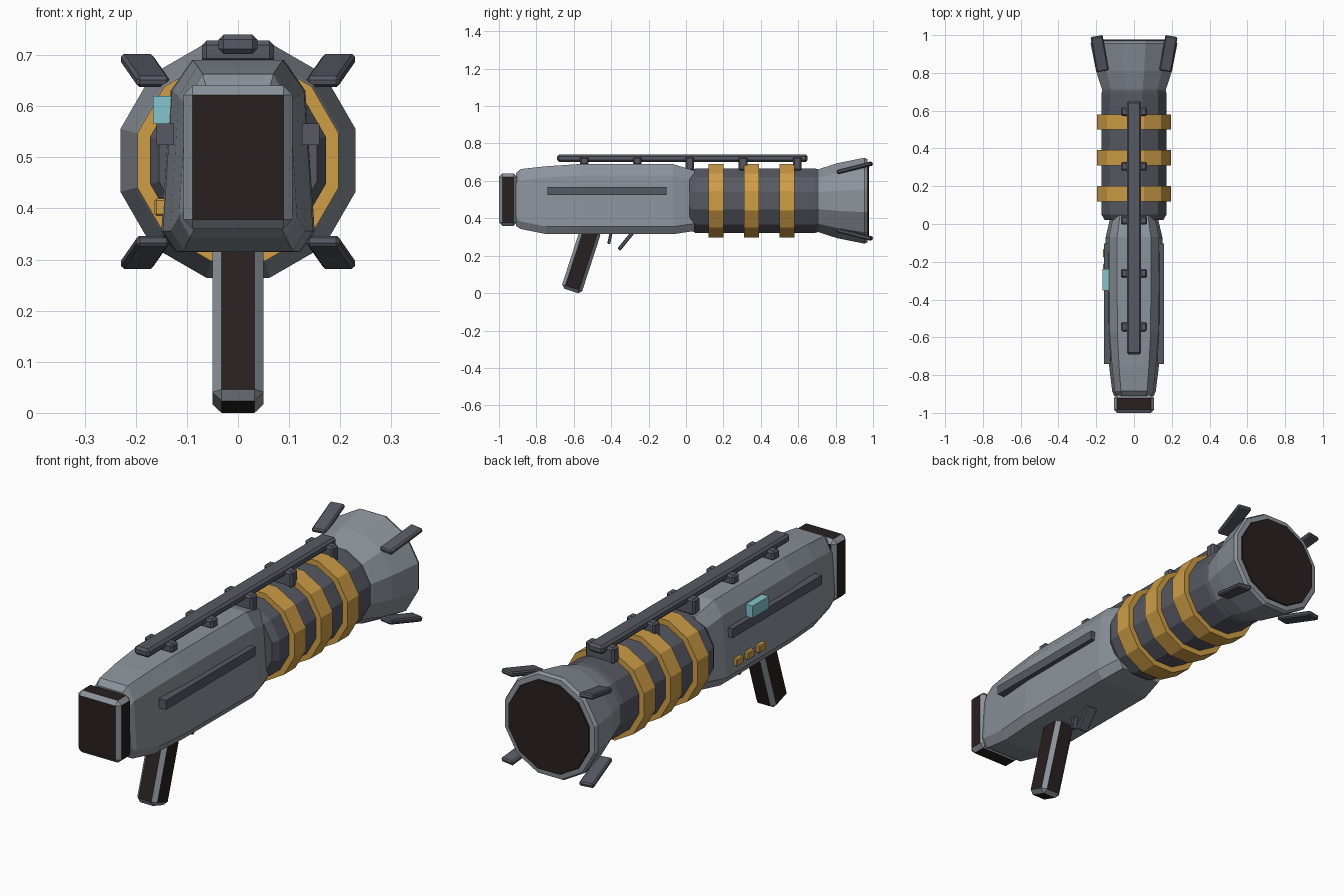
import bpy, bmesh
from math import radians, cos, sin, pi
from mathutils import Matrix, Euler

if "Cube" in bpy.data.objects:
    bpy.data.objects.remove(bpy.data.objects["Cube"])


def material(name, rgb):
    m = bpy.data.materials.new(name)
    m.diffuse_color = (*rgb, 1)
    m.use_nodes = True
    m.node_tree.nodes["Principled BSDF"].inputs["Base Color"].default_value = m.diffuse_color
    return m


LIGHT = material("light grey metal", (0.26, 0.29, 0.325))
DARK = material("dark grey metal", (0.095, 0.10, 0.125))
GOLD = material("golden yellow", (0.62, 0.34, 0.06))
BROWN = material("dark brown", (0.022, 0.014, 0.014))
CYAN = material("pale cyan", (0.23, 0.56, 0.61))
AXIS_Z = 0.494


def finish(name, bm, mats):
    bmesh.ops.recalc_face_normals(bm, faces=bm.faces[:])
    me = bpy.data.meshes.new(name)
    bm.to_mesh(me)
    bm.free()
    for m in mats:
        me.materials.append(m)
    ob = bpy.data.objects.new(name, me)
    bpy.context.collection.objects.link(ob)
    return ob


def box(name, loc, size, mat, bevel=0.0, rot=(0, 0, 0), edge_mat=None):
    """Chamfered box; edge_mat colours the chamfers differently from the flats."""
    bm = bmesh.new()
    bmesh.ops.create_cube(bm, size=1, matrix=Matrix.Diagonal((*size, 1)))
    if bevel:
        bmesh.ops.bevel(bm, geom=bm.edges[:], offset=bevel, segments=1,
                        affect='EDGES', profile=0.5)
    bm.normal_update()
    if edge_mat:
        for f in bm.faces:
            f.material_index = 0 if max(abs(c) for c in f.normal) > 0.99 else 1
    turn = Euler([radians(a) for a in rot]).to_matrix().to_4x4()
    bm.transform(Matrix.Translation(loc) @ turn)
    return finish(name, bm, [mat] + ([edge_mat] if edge_mat else []))


def loft(name, rings, mats, bands=None, cap_mats=(0, 0)):
    """Skin a list of closed rings and cap both ends."""
    bm = bmesh.new()
    vs = [[bm.verts.new(p) for p in r] for r in rings]
    n = len(vs[0])
    for k in range(len(vs) - 1):
        for i in range(n):
            j = (i + 1) % n
            f = bm.faces.new((vs[k][i], vs[k][j], vs[k + 1][j], vs[k + 1][i]))
            f.material_index = bands[k] if bands else 0
    bm.faces.new(vs[0]).material_index = cap_mats[0]
    bm.faces.new(vs[-1]).material_index = cap_mats[1]
    return finish(name, bm, mats)


def lathe(name, profile, mats, **kw):
    """Twelve-sided turned part along y; profile holds (y, radius)."""
    rings = [[(r * cos(pi / 12 + i * pi / 6), y, AXIS_Z + r * sin(pi / 12 + i * pi / 6))
              for i in range(12)] for y, r in profile]
    return loft(name, rings, mats, **kw)


# Receiver body: eight-sided section, tapered at both ends
def section(y, top, bottom, w):
    half = [(0.09, top), (0.132, top - 0.06), (0.15, bottom + 0.04), (0.122, bottom)]
    right = [(x * w, y, z) for x, z in half]
    return right + [(-x, y, z) for x, y, z in reversed(right)]


loft("receiver_body", [section(*s) for s in (
    (-0.91, 0.64, 0.36, 0.70), (-0.885, 0.663, 0.343, 0.77), (-0.75, 0.678, 0.316, 0.88),
    (-0.57, 0.69, 0.315, 0.98), (-0.07, 0.69, 0.315, 1.0), (0.045, 0.655, 0.332, 0.82))],
    [LIGHT])

# Butt plate: brown faces with grey chamfers
box("butt_plate", (0, -0.952, 0.5), (0.214, 0.096, 0.28), BROWN, 0.018, edge_mat=LIGHT)

# Barrel, gold rings and flared muzzle
lathe("barrel", [(0.02, 0.16), (0.05, 0.178), (0.69, 0.178), (0.73, 0.168)], [DARK])
for i, y in enumerate((0.16, 0.35, 0.54)):
    lathe(f"barrel_ring_{i + 1}", [(y - 0.041, 0.204), (y + 0.041, 0.204)], [GOLD])
lathe("muzzle", [(0.705, 0.172), (0.72, 0.178), (0.81, 0.208), (0.955, 0.238), (0.97, 0.23),
                 (0.972, 0.208), (0.978, 0.206), (0.978, 0.15)],
      [LIGHT, BROWN], bands=[0, 0, 0, 0, 0, 1, 1], cap_mats=(0, 1))

# Four splayed muzzle fins
for sx in (-1, 1):
    for sz in (-1, 1):
        box(f"muzzle_fin_{'left' if sx < 0 else 'right'}_{'lower' if sz < 0 else 'upper'}",
            (sx * 0.182, 0.902, 0.492 + sz * 0.178), (0.065, 0.192, 0.022), DARK, 0.006,
            rot=(14 * sz, 0, -10 * sx))

# Top rail with five pairs of clamps
box("top_rail", (0, -0.02, 0.721), (0.076, 1.34, 0.038), DARK, 0.01)
for i, y in enumerate((-0.545, -0.26, 0.02, 0.305, 0.595)):
    low = 0.685 if y < 0 else 0.655
    box(f"rail_clamp_{i + 1}", (0, y, (low + 0.728) / 2), (0.14, 0.046, 0.728 - low), DARK, 0.008)

# Side strips
for sx in (-1, 1):
    box(f"side_strip_{'left' if sx < 0 else 'right'}", (sx * 0.142, -0.422, 0.545),
        (0.034, 0.636, 0.042), DARK)

# Left side indicator and buttons
box("indicator_light", (-0.143, -0.295, 0.593), (0.046, 0.116, 0.054), CYAN)
for i in range(3):
    box(f"side_button_{i + 1}", (-0.15, -0.155 - 0.08 * i, 0.402), (0.026, 0.048, 0.034), GOLD, 0.004)

# Grip, trigger and guard
box("grip", (0, -0.56, 0.178), (0.1, 0.113, 0.35), BROWN, 0.018, rot=(-18, 0, 0), edge_mat=LIGHT)
box("trigger", (0, -0.406, 0.297), (0.026, 0.016, 0.07), DARK, 0.003, rot=(-12, 0, 0))
box("trigger_guard", (0, -0.323, 0.277), (0.052, 0.02, 0.115), DARK, 0.004, rot=(-39, 0, 0))
